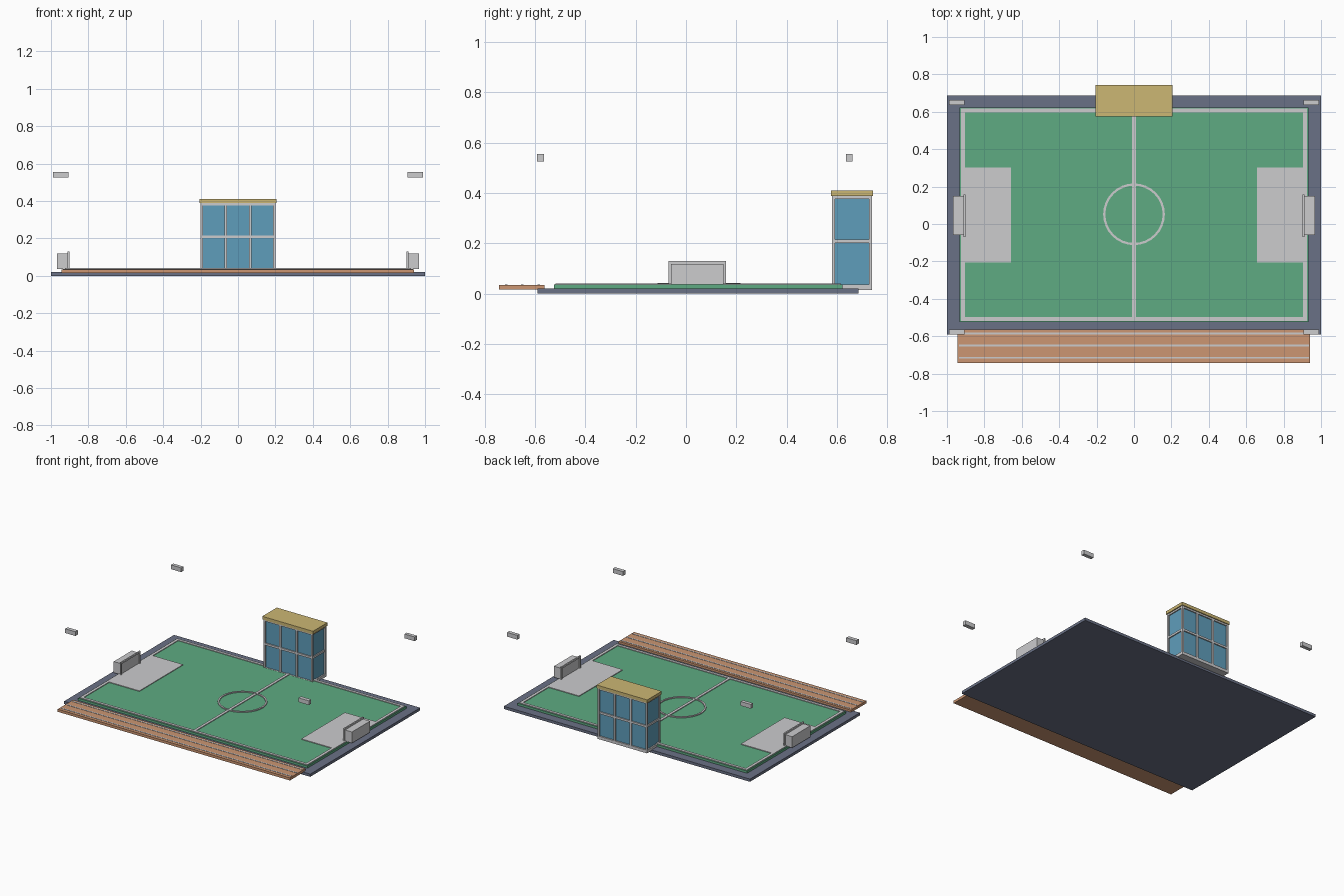
import bpy, bmesh, math

if "Cube" in bpy.data.objects:
    bpy.data.objects.remove(bpy.data.objects["Cube"])


def material(name, r, g, b):
    # sRGB 0-255 to linear
    lin = [((c / 255 + 0.055) / 1.055) ** 2.4 for c in (r, g, b)]
    m = bpy.data.materials.new(name)
    m.diffuse_color = (*lin, 1)
    m.use_nodes = True
    m.node_tree.nodes["Principled BSDF"].inputs["Base Color"].default_value = m.diffuse_color
    return m


SLATE = material("slate", 106, 113, 134)
GRASS = material("grass_green", 94, 171, 130)
PALE = material("pale_grey", 204, 204, 206)
CLAY = material("clay_orange", 204, 150, 114)
GLASS = material("glass_blue", 95, 158, 187)
GOLD = material("gold", 204, 183, 116)


def make(name, bm, mat):
    mesh = bpy.data.meshes.new(name)
    bm.to_mesh(mesh)
    bm.free()
    mesh.materials.append(mat)
    ob = bpy.data.objects.new(name, mesh)
    bpy.context.collection.objects.link(ob)
    return ob


def boxes(name, mat, *extents):
    """One object from boxes given as (x0, x1, y0, y1, z0, z1)."""
    bm = bmesh.new()
    for x0, x1, y0, y1, z0, z1 in extents:
        verts = bmesh.ops.create_cube(bm, size=1)["verts"]
        for v in verts:
            v.co = ((x0 + x1) / 2 + v.co.x * (x1 - x0),
                    (y0 + y1) / 2 + v.co.y * (y1 - y0),
                    (z0 + z1) / 2 + v.co.z * (z1 - z0))
    return make(name, bm, mat)


def flip(e, s):
    """Mirror a box in x when s is -1."""
    return (*sorted((e[0] * s, e[1] * s)), *e[2:])


# Ground slab and pitch
boxes("base_slab", SLATE, (-1, 1, -0.59, 0.686, 0, 0.02))
boxes("pitch", GRASS, (-0.932, 0.932, -0.525, 0.622, 0.02, 0.036))

# Pitch markings
Z0, Z1 = 0.034, 0.041
boxes("boundary_lines", PALE,
      (-0.925, 0.925, -0.518, -0.498, Z0, Z1),
      (-0.925, 0.925, 0.597, 0.617, Z0, Z1),
      (-0.925, -0.904, -0.498, 0.597, Z0, Z1),
      (0.904, 0.925, -0.498, 0.597, Z0, Z1))
boxes("halfway_line", PALE, (-0.01, 0.01, -0.498, 0.597, Z0, Z1))

# Centre circle: a flat ring with a rectangular section
bm = bmesh.new()
N = 32
rings = []
for i in range(N):
    a = 2 * math.pi * i / N
    rings.append([bm.verts.new((r * math.cos(a), 0.052 + r * math.sin(a), z))
                  for r, z in ((0.153, Z0), (0.165, Z0), (0.165, 0.043), (0.153, 0.043))])
for i in range(N):
    a, b = rings[i], rings[(i + 1) % N]
    for k in range(4):
        j = (k + 1) % 4
        bm.faces.new((a[k], b[k], b[j], a[j]))
bmesh.ops.recalc_face_normals(bm, faces=bm.faces)
make("centre_circle", bm, PALE)

# Penalty areas and goals at both ends
for s, side in ((-1, "left"), (1, "right")):
    boxes(side + "_penalty_area", PALE, flip((0.658, 0.906, -0.205, 0.302, Z0, Z1), s))
    boxes(side + "_goal_net", PALE, flip((0.909, 0.968, -0.06, 0.15, 0.036, 0.118), s))
    boxes(side + "_goal_frame", PALE,
          flip((0.902, 0.912, -0.069, -0.057, 0.036, 0.13), s),
          flip((0.902, 0.912, 0.147, 0.159, 0.036, 0.13), s),
          flip((0.902, 0.912, -0.069, 0.159, 0.118, 0.13), s))

# Spectator terrace with seat strips
boxes("terrace", CLAY, (-0.945, 0.942, -0.743, -0.563, 0.016, 0.035))
boxes("terrace_strips", PALE,
      *[(-0.935, 0.935, y - 0.005, y + 0.005, 0.033, 0.037) for y in (-0.585, -0.65, -0.715)])

# Pavilion: glass core, frame grid on all four sides, flat roof
X, Y0, Y1 = 0.2, 0.581, 0.739
boxes("pavilion_glass", GLASS, (-X + 0.01, X - 0.01, Y0 + 0.01, Y1 - 0.01, 0.03, 0.385))
frame = [(-X, X, Y0, Y1, 0.015, 0.037)]
for z0, z1 in ((0.201, 0.216), (0.376, 0.388)):
    frame.append((-X + 0.002, X - 0.002, Y0 + 0.002, Y1 - 0.002, z0, z1))
for x in (-X + 0.006, X - 0.006):
    for y in (Y0 + 0.006, Y1 - 0.006):
        frame.append((x - 0.006, x + 0.006, y - 0.006, y + 0.006, 0.037, 0.388))
for x in (-0.066, 0.066):
    for y in (Y0 + 0.006, Y1 - 0.006):
        frame.append((x - 0.007, x + 0.007, y - 0.006, y + 0.006, 0.037, 0.388))
boxes("pavilion_frame", PALE, *frame)
boxes("pavilion_roof", GOLD, (-0.206, 0.206, 0.576, 0.744, 0.388, 0.411))

# Floodlight heads above the four corners
for s, side in ((-1, "left"), (1, "right")):
    for y0, y1, end in ((-0.592, -0.564, "front"), (0.636, 0.662, "back")):
        boxes(f"floodlight_{end}_{side}", PALE, flip((0.907, 0.99, y0, y1, 0.525, 0.556), s))
